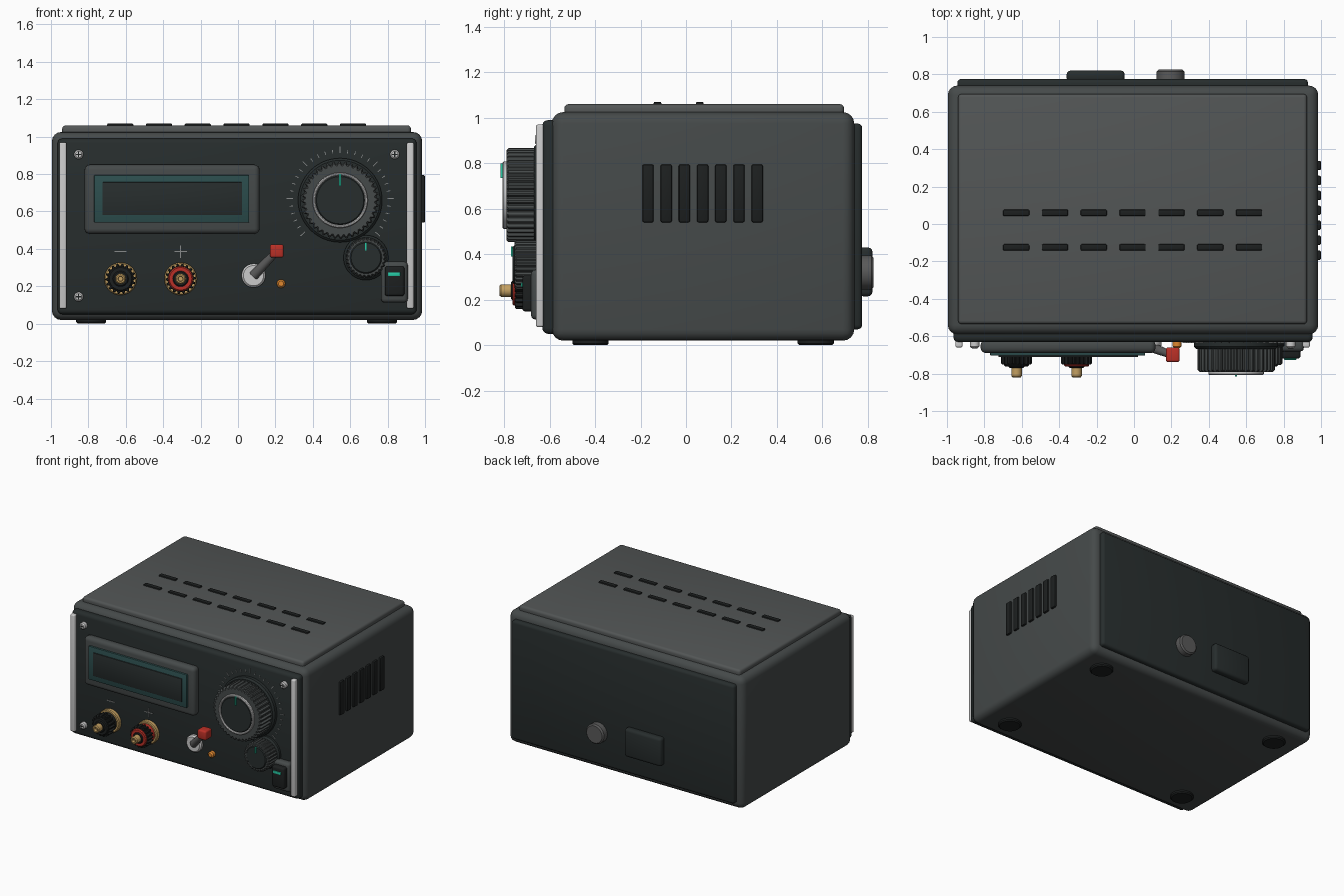
import bpy, bmesh, math
from mathutils import Vector, Matrix

if "Cube" in bpy.data.objects:
    bpy.data.objects.remove(bpy.data.objects["Cube"])

mats = {}
for mname, col in {
    "shell": (0.06, 0.068, 0.068), "lid": (0.085, 0.092, 0.092), "panel": (0.02, 0.026, 0.026),
    "black": (0.012, 0.014, 0.014), "grey": (0.1, 0.1, 0.1), "silver": (0.6, 0.62, 0.62),
    "gold": (0.55, 0.35, 0.12), "red": (0.5, 0.03, 0.02), "teal": (0.025, 0.075, 0.075),
    "green": (0.02, 0.6, 0.38), "orange": (0.75, 0.25, 0.03), "mark": (0.25, 0.26, 0.26),
}.items():
    mats[mname] = bpy.data.materials.new(mname)
    mats[mname].diffuse_color = (*col, 1)


def finish(name, bm, mat):
    bmesh.ops.recalc_face_normals(bm, faces=bm.faces)
    me = bpy.data.meshes.new(name)
    for f in bm.faces:
        f.smooth = True
    bm.to_mesh(me)
    bm.free()
    me.set_sharp_from_angle(angle=math.radians(35))
    me.materials.append(mats[mat])
    ob = bpy.data.objects.new(name, me)
    bpy.context.collection.objects.link(ob)
    return ob


def box(name, x, y, z, mat, bevel=0.0, seg=3):
    """Box from (min, max) ranges, with rounded edges."""
    bm = bmesh.new()
    bmesh.ops.create_cube(bm, size=1)
    for v in bm.verts:
        v.co = Vector([(a + b) / 2 + c * (b - a) for (a, b), c in zip((x, y, z), v.co)])
    if bevel:
        bmesh.ops.bevel(bm, geom=bm.edges[:], offset=bevel, segments=seg, profile=0.5, affect='EDGES')
    return finish(name, bm, mat)


def lathe(name, centre, profile, mat, n=48, ribs=0.0, axis='Y'):
    """Turned part: profile of (radius, position along axis); ribs = groove depth."""
    bm = bmesh.new()
    rings = []
    for r, t in profile:
        ring = []
        for k in range(n):
            a = 2 * math.pi * k / n
            rr = r - (ribs if k % 4 > 1 else 0)
            u, v = centre[0] + rr * math.cos(a), centre[1] + rr * math.sin(a)
            ring.append(bm.verts.new((u, t, v) if axis == 'Y' else (u, v, t)))
        rings.append(ring)
    for r0, r1 in zip(rings, rings[1:]):
        for k in range(n):
            bm.faces.new((r0[k], r0[(k + 1) % n], r1[(k + 1) % n], r1[k]))
    bm.faces.new(rings[0])
    bm.faces.new(rings[-1])
    return finish(name, bm, mat)


def disc(name, centre, r, y0, y1, mat, n=48, soft=0.006, ribs=0.0):
    """Disc on the front (y1 < y0) or back with a softened outer rim."""
    s = math.copysign(soft, y0 - y1)
    return lathe(name, centre, [(r, y0), (r, y1 + s), (r - soft, y1)], mat, n, ribs)


# case
box("case_body", (-0.995, 0.985), (-0.59, 0.74), (0.02, 1.025), "shell", 0.05, 4)
box("top_lid", (-0.94, 0.925), (-0.535, 0.695), (1.0, 1.06), "lid", 0.018)
box("front_panel", (-0.965, 0.955), (-0.632, -0.56), (0.05, 0.99), "panel", 0.025)
box("back_panel", (-0.945, 0.93), (0.7, 0.775), (0.07, 0.975), "panel", 0.02)
for i, (x, y) in enumerate([(-0.785, -0.42), (0.77, -0.42), (-0.785, 0.57), (0.77, 0.57)]):
    lathe(f"foot_{i}", (x, y), [(0.08, 0.04), (0.08, 0.008), (0.072, 0)], "black", 32, axis='Z')

# ventilation slots
for i in range(7):
    x = -0.63 + 0.2075 * i
    for j, y in enumerate((0.06, -0.125)):
        box(f"top_vent_{i}_{j}", (x - 0.07, x + 0.07), (y - 0.017, y + 0.017), (1.04, 1.07), "black", 0.006, 2)
    y = -0.167 + 0.08 * i
    box(f"side_vent_{i}", (0.96, 1.0), (y - 0.025, y + 0.025), (0.54, 0.795), "black", 0.008, 2)

# back fittings
box("power_inlet", (-0.36, -0.05), (0.76, 0.82), (0.215, 0.43), "panel", 0.02)
disc("fuse_holder", (0.195, 0.32), 0.075, 0.76, 0.825, "grey", 40, 0.01)

# rails and screws on the front corners
for side, x in (("left", -0.936), ("right", 0.921)):
    box(side + "_rail", (x - 0.019, x + 0.019), (-0.66, -0.62), (0.08, 0.97), "silver", 0.009)
for i, (x, z) in enumerate([(-0.852, 0.905), (0.838, 0.905), (-0.852, 0.144), (0.838, 0.144)]):
    disc(f"screw_{i}", (x, z), 0.025, -0.62, -0.663, "silver", 24, 0.008)
    box(f"screw_slot_{i}", (x - 0.015, x + 0.015), (-0.665, -0.655), (z - 0.003, z + 0.003), "black")
    box(f"screw_cross_{i}", (x - 0.003, x + 0.003), (-0.665, -0.655), (z - 0.015, z + 0.015), "black")

# display
box("display_bezel", (-0.82, 0.115), (-0.69, -0.62), (0.48, 0.85), "shell", 0.028, 4)
box("display_frame", (-0.77, 0.06), (-0.704, -0.67), (0.54, 0.795), "teal", 0.006, 2)
box("display_screen", (-0.725, 0.022), (-0.711, -0.69), (0.58, 0.757), "panel", 0.004, 2)


# control knobs: skirt, ribbed grip, cap and pointer
def knob(name, x, z, skirt, grip, ys, yg, n):
    disc(name + "_skirt", (x, z), skirt, -0.62, ys, "panel", 64, 0.012)
    disc(name + "_grip", (x, z), grip, ys + 0.01, yg, "shell", n * 4, 0.01, grip * 0.06)


knob("main_knob", 0.546, 0.66, 0.225, 0.207, -0.668, -0.79, 40)
lathe("main_knob_ring", (0.546, 0.66), [(0.148, -0.78), (0.148, -0.802), (0.143, -0.807), (0.137, -0.807),
      (0.132, -0.802), (0.132, -0.79)], "silver", 64)
disc("main_knob_cap", (0.546, 0.66), 0.132, -0.78, -0.803, "panel", 64)
box("main_knob_pointer", (0.541, 0.551), (-0.815, -0.795), (0.735, 0.80), "green")
knob("fine_knob", 0.684, 0.353, 0.12, 0.11, -0.66, -0.755, 28)
disc("fine_knob_cap", (0.684, 0.353), 0.085, -0.75, -0.762, "panel", 48)
box("fine_knob_pointer", (0.68, 0.688), (-0.77, -0.755), (0.39, 0.435), "green")

# dial ticks around the main knob
for i in range(31):
    a = math.radians(-42 + 264 * i / 30)
    half = 0.017 if i % 5 == 0 else 0.01
    t = box(f"dial_tick_{i}", (-half, half), (-0.636, -0.628), (-0.002, 0.002), "mark")
    t.matrix_world = (Matrix.Translation((0.546, 0, 0.66)) @ Matrix.Rotation(-a, 4, 'Y')
                      @ Matrix.Translation((0.253 + half, 0, 0)))

# output terminals with polarity marks
for sign, x, colour in (("negative", -0.628, "black"), ("positive", -0.307, "red")):
    c = (x, 0.24)
    disc(sign + "_washer", c, 0.087, -0.62, -0.662, "gold", 40)
    disc(sign + "_collar", c, 0.07, -0.65, -0.70, colour, 40)
    disc(sign + "_grip", c, 0.082, -0.695, -0.752, "black", 72, 0.006, 0.012)
    disc(sign + "_face", c, 0.066, -0.74, -0.763, colour, 40)
    disc(sign + "_bushing", c, 0.042, -0.75, -0.77, "black", 32)
    lathe(sign + "_post", c, [(0.028, -0.75), (0.028, -0.813), (0.022, -0.82), (0.014, -0.82), (0.012, -0.80)],
          "gold", 32)
    box(sign + "_mark_bar", (x - 0.033, x + 0.033), (-0.637, -0.628), (0.382, 0.388), "mark")
box("positive_mark_upright", (-0.31, -0.304), (-0.637, -0.628), (0.352, 0.418), "mark")

# toggle switch
disc("toggle_base", (0.083, 0.257), 0.064, -0.62, -0.66, "silver", 40, 0.01)
p, q = Vector((0.083, -0.655, 0.257)), Vector((0.2, -0.7, 0.38))
bm = bmesh.new()
bmesh.ops.create_cone(bm, cap_ends=True, segments=24, radius1=0.027, radius2=0.02, depth=(q - p).length)
bm.transform(Matrix.Translation((p + q) / 2) @ (q - p).to_track_quat('Z', 'Y').to_matrix().to_4x4())
finish("toggle_lever", bm, "grey")
box("toggle_tip", (0.171, 0.244), (-0.738, -0.66), (0.353, 0.424), "red", 0.012)
disc("indicator_lamp", (0.23, 0.214), 0.023, -0.62, -0.664, "orange", 24, 0.009)

# power rocker switch
box("power_switch_frame", (0.765, 0.908), (-0.682, -0.62), (0.113, 0.332), "shell", 0.02)
box("power_switch_rocker", (0.785, 0.89), (-0.72, -0.66), (0.148, 0.307), "black", 0.014)
box("power_switch_lamp", (0.802, 0.868), (-0.726, -0.71), (0.255, 0.275), "green", 0.003, 2)

for m in bpy.data.materials:
    if m.users and not m.is_grease_pencil:
        m.use_nodes = True
        m.node_tree.nodes["Principled BSDF"].inputs["Base Color"].default_value = m.diffuse_color
